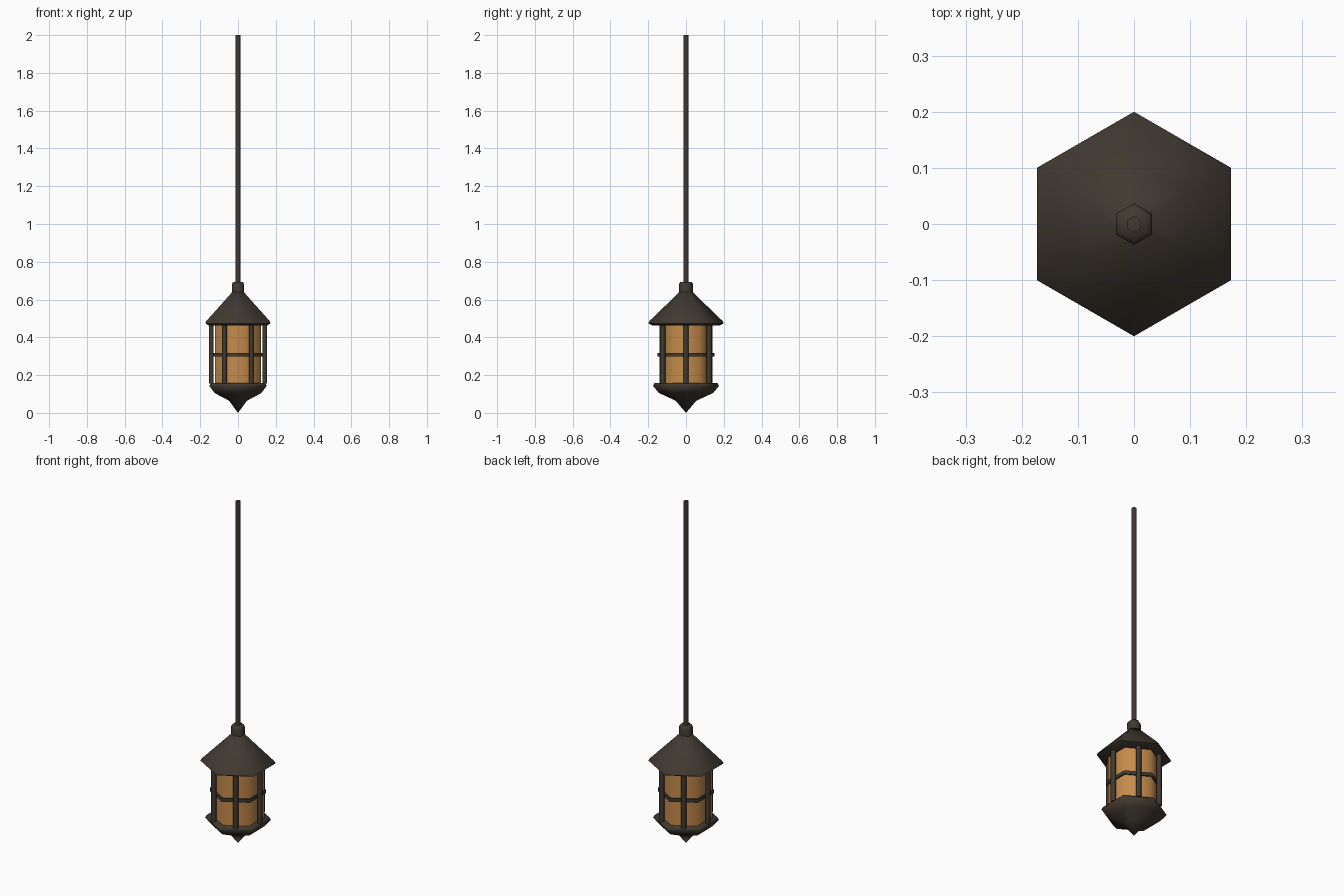
import bpy, bmesh, math

if "Cube" in bpy.data.objects:
    bpy.data.objects.remove(bpy.data.objects["Cube"])

SIDES = 6


def material(name, rgb):
    m = bpy.data.materials.new(name)
    m.diffuse_color = (*rgb, 1.0)
    m.use_nodes = True
    m.node_tree.nodes["Principled BSDF"].inputs["Base Color"].default_value = m.diffuse_color
    return m


IRON = material("dark iron", (0.052, 0.041, 0.031))
GLASS = material("amber glass", (0.55, 0.26, 0.07))


def lathe(name, profile, mat, closed=False, centre=(0, 0), turn=math.pi / 2):
    """Spin a (radius, z) profile into a six-sided solid."""
    bm = bmesh.new()
    rings = []
    for r, z in profile:
        if r == 0:
            rings.append([bm.verts.new((centre[0], centre[1], z))] * SIDES)
            continue
        ring = []
        for i in range(SIDES):
            a = turn + i * math.tau / SIDES
            ring.append(bm.verts.new((centre[0] + r * math.cos(a),
                                      centre[1] + r * math.sin(a), z)))
        rings.append(ring)
    pairs = list(zip(rings, rings[1:]))
    if closed:
        pairs.append((rings[-1], rings[0]))
    for lo, hi in pairs:
        for i in range(SIDES):
            j = (i + 1) % SIDES
            corners = list(dict.fromkeys((lo[i], lo[j], hi[j], hi[i])))
            bm.faces.new(corners)
    if not closed:
        for r, ring in ((profile[0][0], rings[0]), (profile[-1][0], rings[-1])):
            if r:
                bm.faces.new(ring)
    bmesh.ops.recalc_face_normals(bm, faces=bm.faces)
    mesh = bpy.data.meshes.new(name)
    bm.to_mesh(mesh)
    bm.free()
    mesh.materials.append(mat)
    ob = bpy.data.objects.new(name, mesh)
    bpy.context.collection.objects.link(ob)
    bpy.ops.object.select_all(action='DESELECT')
    ob.select_set(True)
    bpy.context.view_layer.objects.active = ob
    bpy.ops.object.shade_smooth_by_angle(angle=math.radians(65))
    return ob


# hanging pole
lathe("pole", [(0.0145, 0.68), (0.0145, 2.0)], IRON)

# collar joining the pole to the roof
lathe("collar", [(0.036, 0.63), (0.037, 0.682), (0.030, 0.694)], IRON)

# roof with a bevelled eave
lathe("roof", [(0.178, 0.463), (0.200, 0.474), (0.194, 0.486),
               (0.110, 0.567), (0.030, 0.645)], IRON)

# glass body
lathe("glass", [(0.14, 0.15), (0.14, 0.465)], GLASS)

# upright bars, one in front of the middle of each pane
for i in range(SIDES):
    a = i * math.tau / SIDES
    lathe(f"upright_bar_{i + 1}", [(0.0145, 0.155), (0.0145, 0.465)], IRON,
          centre=(0.142 * math.cos(a), 0.142 * math.sin(a)), turn=a + math.pi / 2)

# band around the middle of the glass
lathe("middle_band", [(0.134, 0.298), (0.150, 0.298),
                      (0.150, 0.318), (0.134, 0.318)], IRON, closed=True)

# base tray tapering to a pointed finial
lathe("base", [(0, 0.0), (0.054, 0.064), (0.143, 0.105),
               (0.175, 0.143), (0.166, 0.158)], IRON)
